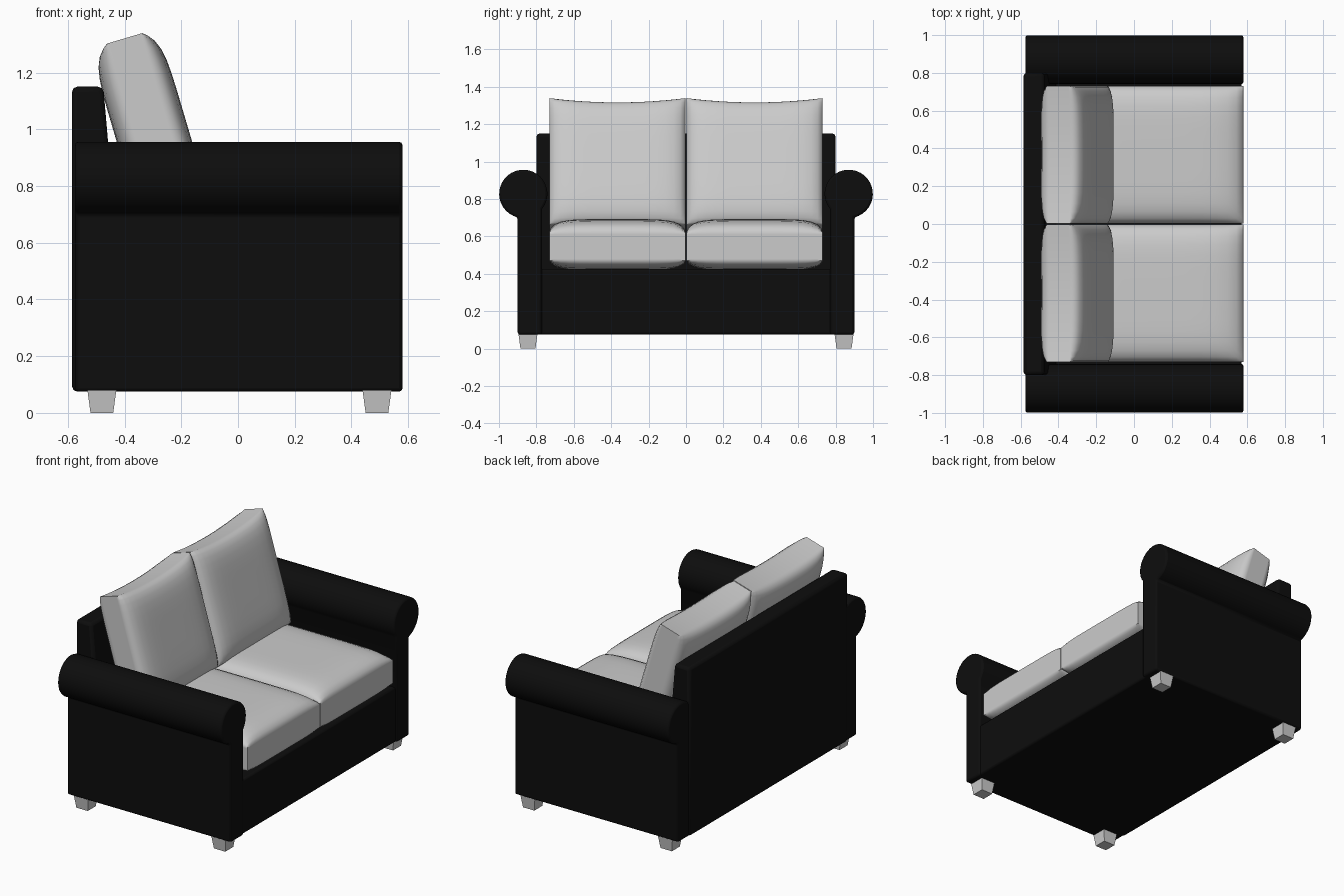
import bpy, bmesh, math
from mathutils import Matrix, Vector

if "Cube" in bpy.data.objects:
    bpy.data.objects.remove(bpy.data.objects["Cube"])

black = bpy.data.materials.new("black_fabric")
black.diffuse_color = (0.004, 0.004, 0.004, 1)
black.use_nodes = True
black.node_tree.nodes["Principled BSDF"].inputs["Base Color"].default_value = black.diffuse_color


def finish(name, bm, mat=None, bevel=0, angle=35):
    bmesh.ops.recalc_face_normals(bm, faces=bm.faces)
    me = bpy.data.meshes.new(name)
    bm.to_mesh(me)
    bm.free()
    ob = bpy.data.objects.new(name, me)
    bpy.context.collection.objects.link(ob)
    if mat:
        me.materials.append(mat)
    if bevel:
        b = ob.modifiers.new("Bevel", "BEVEL")
        b.width, b.segments, b.limit_method = bevel, 2, "ANGLE"
        b.angle_limit = math.radians(40)
    bpy.ops.object.select_all(action="DESELECT")
    ob.select_set(True)
    bpy.context.view_layer.objects.active = ob
    bpy.ops.object.shade_smooth_by_angle(angle=math.radians(angle))
    return ob


def extrude(name, pts, direction, mat, bevel):
    """Closed profile swept along a straight line."""
    bm = bmesh.new()
    face = bm.faces.new([bm.verts.new(p) for p in pts])
    new = bmesh.ops.extrude_face_region(bm, geom=[face])["geom"]
    bmesh.ops.translate(bm, vec=direction,
                        verts=[v for v in new if isinstance(v, bmesh.types.BMVert)])
    return finish(name, bm, mat, bevel)


def cushion(name, centre, half, bulge, tilt, dip=0):
    """Boxed cushion: straight border, puffed faces; half = (width, length, border)."""
    bm = bmesh.new()
    bmesh.ops.create_cube(bm, size=2)
    bmesh.ops.subdivide_edges(bm, edges=bm.edges[:], cuts=15, use_grid_fill=True)
    s, c = math.sin(tilt), math.cos(tilt)
    across, along, out = Vector((0, 1, 0)), Vector((-s, 0, c)), Vector((c, 0, s))
    for vert in bm.verts:
        u, v = (math.sin(max(-1, min(1, t)) * math.pi / 2) for t in vert.co[:2])
        w = vert.co.z
        h = w * half[2]
        if abs(w) > 0.999:
            puff = math.sqrt(max(0, (1 - u ** 6) * (1 - v ** 6)))
            h += puff * (bulge[1] if w > 0 else -bulge[0])
        length = v * half[1] - dip * (1 - u * u) * max(0, v)
        vert.co = Vector(centre) + across * u * half[0] + along * length + out * h
    return finish(name, bm, angle=50)


# Arms: side panel flowing into a rolled top
for side, s in (("left", -1), ("right", 1)):
    prof = [(0.77, 0.075), (0.90, 0.075)]
    for i in range(29):
        a = math.radians(-76.5 + i * (219 + 76.5) / 28)
        prof.append((0.87 + 0.129 * math.cos(a), 0.827 + 0.129 * math.sin(a)))
    extrude(side + "_arm", [(-0.575, s * y, z) for y, z in prof], (1.155, 0, 0), black, 0.012)

# Backrest with a sloping front
back = [(-0.585, 0.075), (-0.585, 1.15), (-0.475, 1.15), (-0.41, 0.40), (-0.41, 0.075)]
extrude("backrest", [(x, -0.8, z) for x, z in back], (0, 1.6, 0), black, 0.018)

# Seat base
base = [(-0.55, 0.075), (0.57, 0.075), (0.57, 0.425), (-0.55, 0.425)]
extrude("seat_base", [(x, -0.8, z) for x, z in base], (0, 1.6, 0), black, 0.012)

# Seat and back cushions
for side, s in (("left", -1), ("right", 1)):
    cushion(side + "_seat_cushion", (0.08, s * 0.367, 0.545), (0.364, 0.5, 0.075),
            (0.05, 0.072), math.radians(90))
    cushion(side + "_back_cushion", (-0.30, s * 0.367, 0.983), (0.364, 0.352, 0.065),
            (0.065, 0.06), math.radians(16.5), dip=0.024)

# Tapered feet
for fx, x in (("rear", -0.48), ("front", 0.49)):
    for fy, y in (("left", -0.845), ("right", 0.845)):
        bm = bmesh.new()
        bmesh.ops.create_cone(bm, cap_ends=True, segments=4, radius1=0.04 * 2 ** 0.5,
                              radius2=0.051 * 2 ** 0.5, depth=0.08,
                              matrix=Matrix.Translation((x, y, 0.04)) @ Matrix.Rotation(math.pi / 4, 4, "Z"))
        finish(f"{fx}_{fy}_foot", bm)
